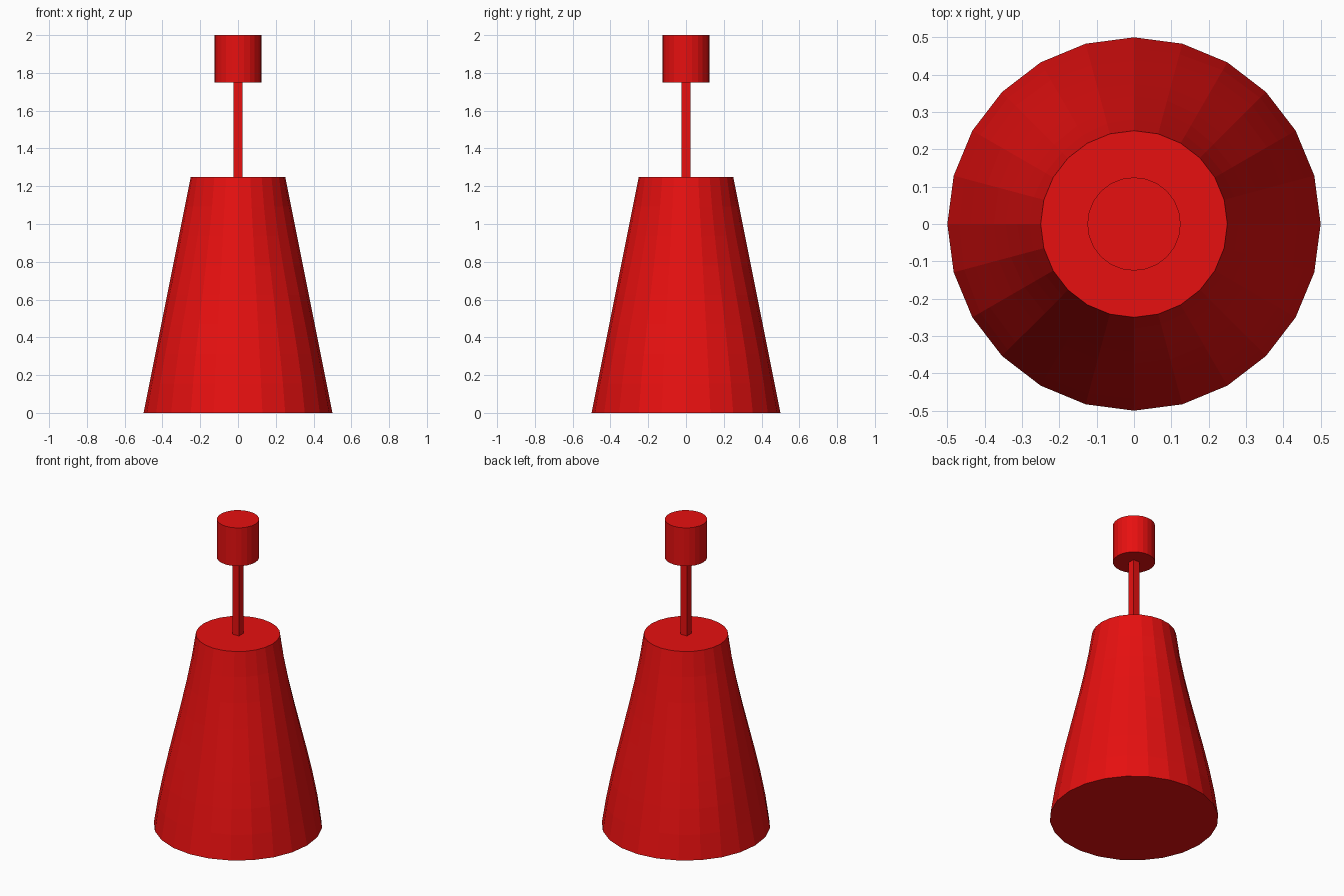
import bpy, math

if "Cube" in bpy.data.objects:
    bpy.data.objects.remove(bpy.data.objects["Cube"])

red = bpy.data.materials.new("red_paint")
red.diffuse_color = (0.8, 0.005, 0.005, 1)
red.use_nodes = True
red.node_tree.nodes["Principled BSDF"].inputs["Base Color"].default_value = red.diffuse_color


def make_mesh(name, rings):
    """Skin a stack of equal-sized vertex rings and cap both ends."""
    n = len(rings[0])
    verts = [v for ring in rings for v in ring]
    faces = [list(range(n))[::-1], list(range(len(verts) - n, len(verts)))]
    for r in range(len(rings) - 1):
        for i in range(n):
            j = (i + 1) % n
            a, b = r * n, (r + 1) * n
            faces.append([a + i, a + j, b + j, b + i])
    mesh = bpy.data.meshes.new(name)
    mesh.from_pydata(verts, [], faces)
    mesh.materials.append(red)
    obj = bpy.data.objects.new(name, mesh)
    bpy.context.collection.objects.link(obj)
    return obj


def ring(radius, z, sides, start=0.0):
    """Polygon ring; radius is a function of the angle."""
    angles = [start + math.tau * i / sides for i in range(sides)]
    return [(radius(a) * math.cos(a), radius(a) * math.sin(a), z) for a in angles]


# Tapered shade: straight along the axes, slightly S-curved on the diagonals
BOTTOM, TOP, HEIGHT, STEPS = 0.5, 0.25, 1.25, 8


def shade_ring(t):
    ease = t * t * (3 - 2 * t)

    def radius(a):
        w = 0.45 * math.sin(2 * a) ** 2
        return BOTTOM + (TOP - BOTTOM) * (t + (ease - t) * w)
    return ring(radius, HEIGHT * t, 24)


make_mesh("shade", [shade_ring(i / STEPS) for i in range(STEPS + 1)])

# Square hanging rod
half_diagonal = 0.0225 * math.sqrt(2)
make_mesh("rod", [ring(lambda a: half_diagonal, z, 4, math.pi / 4) for z in (1.25, 1.75)])

# Ceiling canopy
make_mesh("canopy", [ring(lambda a: 0.125, z, 24) for z in (1.75, 2.0)])
